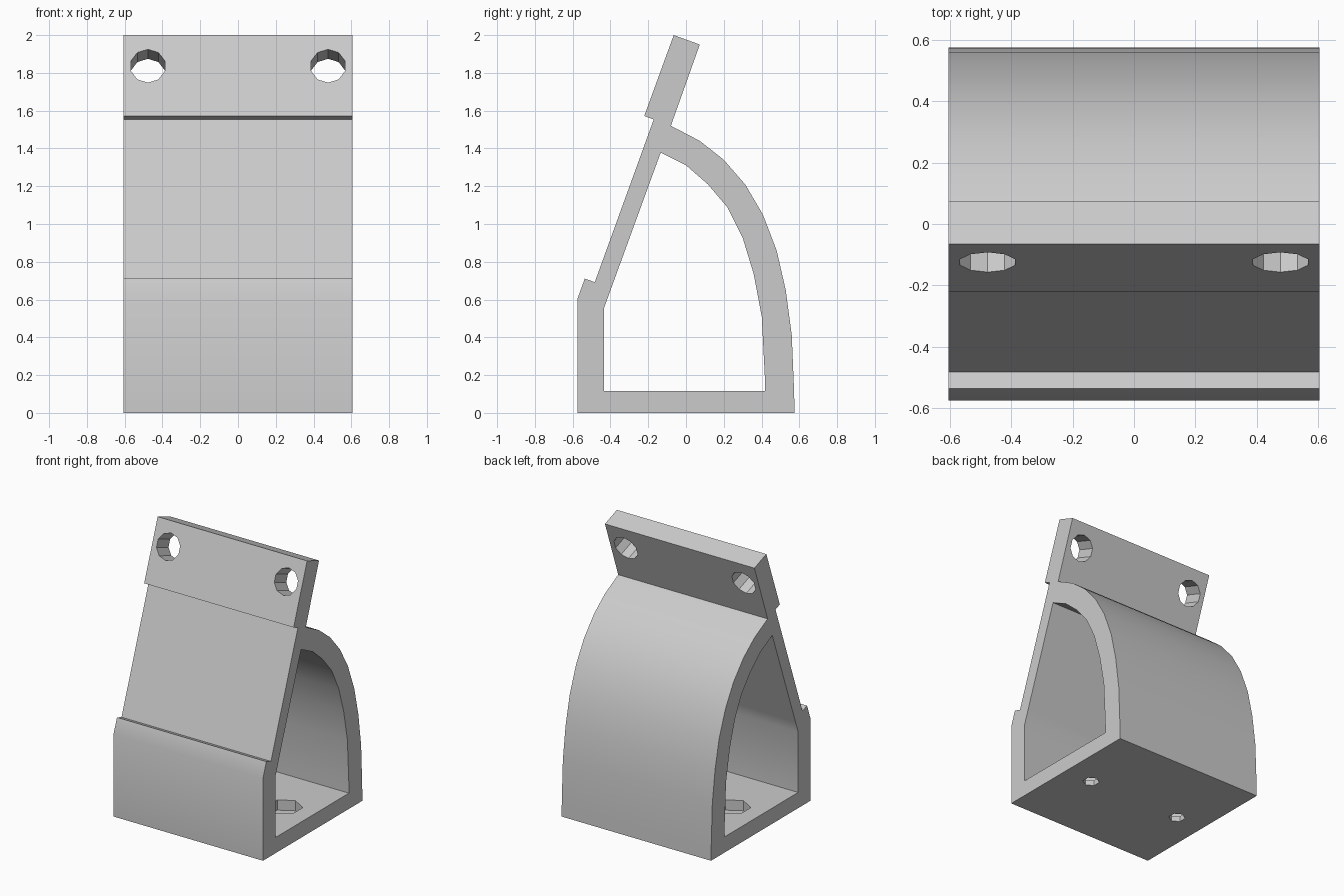
import bpy
import bmesh
from math import radians
from mathutils import Matrix, Vector

cube = bpy.data.objects.get("Cube")
if cube:
    bpy.data.objects.remove(cube, do_unlink=True)

HALF_WIDTH = 0.605
LEAN = radians(20)

grey = bpy.data.materials.new("plain_grey")
grey.use_nodes = True
grey.diffuse_color = (0.6, 0.6, 0.6, 1)
grey.node_tree.nodes["Principled BSDF"].inputs["Base Color"].default_value = (0.6, 0.6, 0.6, 1)


def add_object(name, bm):
    bmesh.ops.recalc_face_normals(bm, faces=bm.faces)
    mesh = bpy.data.meshes.new(name)
    bm.to_mesh(mesh)
    bm.free()
    mesh.materials.append(grey)
    obj = bpy.data.objects.new(name, mesh)
    bpy.context.collection.objects.link(obj)
    return obj


def prism(name, profile, half):
    """Extrude a (y, z) outline along x."""
    bm = bmesh.new()
    face = bm.faces.new([bm.verts.new((-half, y, z)) for y, z in profile])
    new = bmesh.ops.extrude_face_region(bm, geom=[face])["geom"]
    verts = [v for v in new if isinstance(v, bmesh.types.BMVert)]
    bmesh.ops.translate(bm, verts=verts, vec=(2 * half, 0, 0))
    return add_object(name, bm)


def drill(name, sides, radius, depth, centre, tilt=0.0):
    bm = bmesh.new()
    bmesh.ops.create_cone(bm, cap_ends=True, segments=sides, radius1=radius, radius2=radius,
                          depth=depth, matrix=Matrix.Translation(Vector(centre)) @ Matrix.Rotation(tilt, 4, "X"))
    return add_object(name, bm)


def cut(target, cutter):
    cutter.hide_render = True
    mod = target.modifiers.new("cut", "BOOLEAN")
    mod.operation = "DIFFERENCE"
    mod.solver = "EXACT"
    mod.object = cutter
    bpy.ops.object.select_all(action="DESELECT")
    bpy.context.view_layer.objects.active = target
    target.select_set(True)
    bpy.ops.object.modifier_apply(modifier=mod.name)
    bpy.data.objects.remove(cutter, do_unlink=True)


# Bracket body: base, curved back, leaning plate and front lip
outer = [(-0.575, 0), (0.575, 0), (0.572, 0.12), (0.56, 0.41), (0.528, 0.65), (0.48, 0.86),
         (0.407, 1.05), (0.315, 1.207), (0.2, 1.34), (0.073, 1.44), (-0.08, 1.52),
         (0.073, 1.95), (-0.065, 2), (-0.221, 1.572), (-0.171, 1.553),
         (-0.483, 0.692), (-0.536, 0.711), (-0.575, 0.603)]
body = prism("bracket_body", outer, HALF_WIDTH)

# Open chamber running through the body
inner = [(-0.433, 0.115), (0.419, 0.115), (0.417, 0.2), (0.401, 0.51), (0.358, 0.737), (0.3, 0.927),
         (0.22, 1.087), (0.116, 1.21), (0.001, 1.31), (-0.134, 1.378), (-0.433, 0.558)]
cut(body, prism("chamber_cutter", inner, HALF_WIDTH + 0.1))

for side in (-1, 1):
    # Mounting holes square to the leaning plate
    cut(body, drill("plate_hole_cutter", 10, 0.094, 0.36,
                    (side * 0.477, -0.057, 1.812), radians(90) - LEAN))
    # Nut pockets and bolt holes in the floor
    cut(body, drill("nut_pocket_cutter", 6, 0.12, 0.12, (side * 0.38, 0, 0.1)))
    cut(body, drill("bolt_hole_cutter", 6, 0.057, 0.2, (side * 0.38, 0, 0)))

bpy.ops.object.shade_smooth_by_angle(angle=radians(28))
